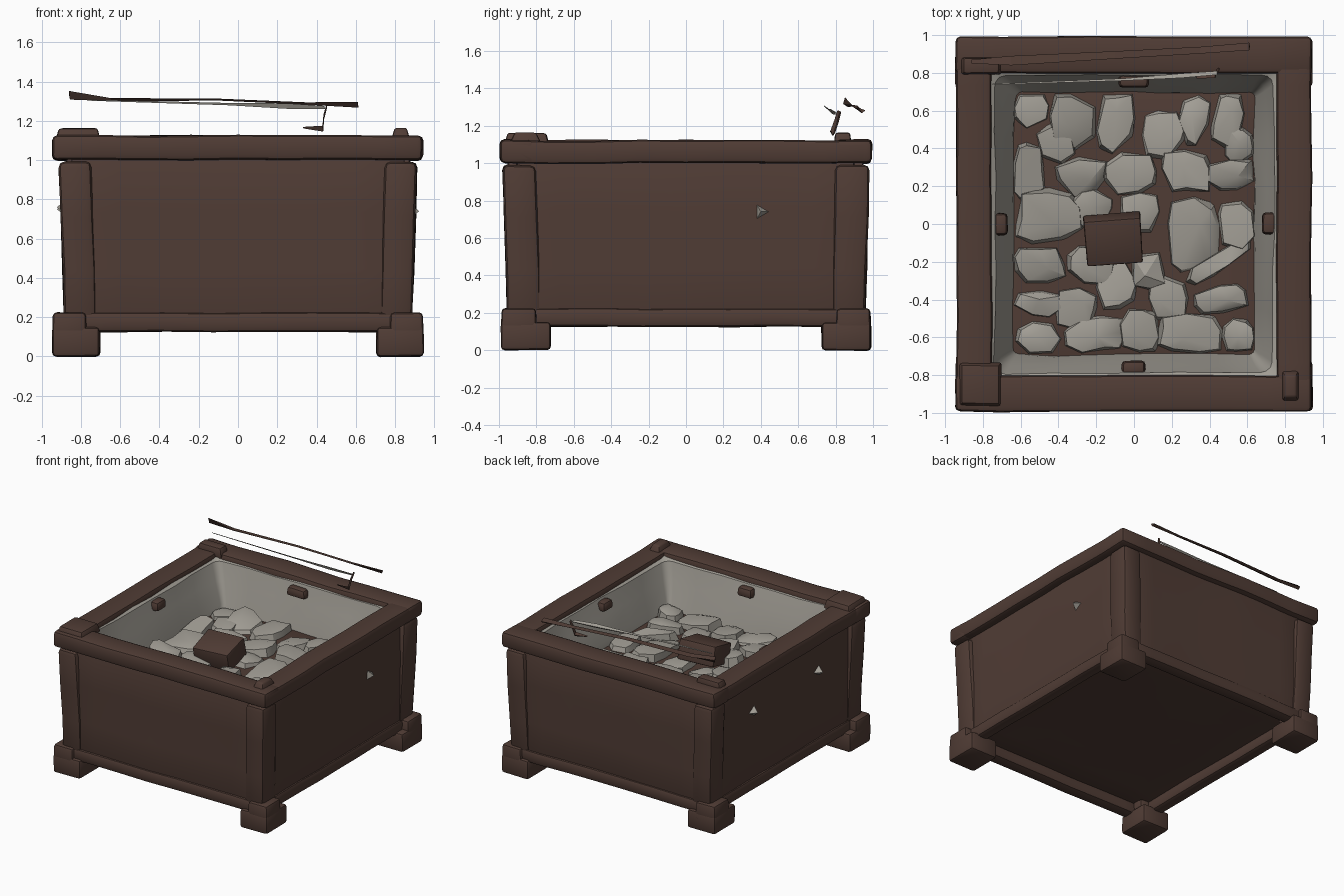
import bpy, bmesh, math, random
from mathutils import Vector, Matrix, noise

if "Cube" in bpy.data.objects:
    bpy.data.objects.remove(bpy.data.objects["Cube"])

random.seed(4)


def material(name, rgb):
    m = bpy.data.materials.new(name)
    m.diffuse_color = (*rgb, 1)
    m.use_nodes = True
    m.node_tree.nodes["Principled BSDF"].inputs["Base Color"].default_value = m.diffuse_color
    return m


WOOD = material("dark brown wood", (0.080, 0.045, 0.035))
STONE = material("warm grey stone", (0.36, 0.34, 0.30))


def finish(bm, name, mat, smooth=35, flip=False):
    bmesh.ops.recalc_face_normals(bm, faces=bm.faces)
    if flip:
        bmesh.ops.reverse_faces(bm, faces=bm.faces)
    me = bpy.data.meshes.new(name)
    bm.to_mesh(me)
    bm.free()
    ob = bpy.data.objects.new(name, me)
    bpy.context.collection.objects.link(ob)
    me.materials.append(mat)
    bpy.ops.object.select_all(action='DESELECT')
    ob.select_set(True)
    bpy.context.view_layer.objects.active = ob
    if smooth:
        bpy.ops.object.shade_smooth_by_angle(angle=math.radians(smooth))
    return ob


def wobble(bm, amp, freq=2.5):
    for v in bm.verts:
        v.co += noise.noise_vector(v.co * freq) * amp


def beam(name, lo, hi, bevel=0.025, step=0.22, amp=0.012, taper=1.0, mat=WOOD):
    """Hand-hewn box between two corners: bevelled, sliced and wobbled."""
    lo, hi = Vector(lo), Vector(hi)
    size, mid = hi - lo, (lo + hi) / 2
    bm = bmesh.new()
    bmesh.ops.create_cube(bm, size=1)
    for v in bm.verts:
        k = taper if v.co.z > 0 else 1
        v.co = mid + Vector((v.co.x * size.x * k, v.co.y * size.y * k, v.co.z * size.z))
    bmesh.ops.bevel(bm, geom=bm.edges[:], offset=bevel, segments=2, profile=0.5, affect='EDGES')
    for axis in range(3):
        n = int(size[axis] / step)
        for i in range(1, n):
            co = lo.copy()
            co[axis] += size[axis] * i / n
            no = Vector((0, 0, 0))
            no[axis] = 1
            bmesh.ops.bisect_plane(bm, geom=bm.verts[:] + bm.edges[:] + bm.faces[:],
                                   plane_co=co, plane_no=no)
    wobble(bm, amp)
    return finish(bm, name, mat)


def span(s, a, b):
    """Interval a..b, mirrored when s is -1."""
    return (a, b) if s > 0 else (-b, -a)


# Four corner posts (leaning slightly outwards) and feet
for sx in (-1, 1):
    for sy in (-1, 1):
        tag = ("left" if sx < 0 else "right") + ("_front" if sy < 0 else "_back")
        x, y = span(sx, 0.735, 0.900), span(sy, 0.79, 0.970)
        post = beam(tag + "_post", (x[0], y[0], 0.15), (x[1], y[1], 0.99), 0.03, amp=0.008)
        for v in post.data.vertices:
            v.co.x += sx * 0.014 * ((v.co.z - 0.6) / 0.4)
            v.co.y += sy * 0.010 * ((v.co.z - 0.6) / 0.4)
        x, y = span(sx, 0.705, 0.945), span(sy, 0.725, 0.99)
        beam(tag + "_foot", (x[0], y[0], 0.0), (x[1], y[1], 0.15), 0.02, amp=0.006)
        x, y = span(sx, 0.77, 0.945), span(sy, 0.80, 0.99)
        beam(tag + "_foot_block", (x[0], y[0], 0.08), (x[1], y[1], 0.225), 0.02, amp=0.006, taper=0.96)

# Panels, base boards and top rim on each side
for s, t in ((-1, "front"), (1, "back")):
    y = span(s, 0.90, 0.948)
    beam(t + "_panel", (-0.85, y[0], 0.15), (0.85, y[1], 1.03), 0.01)
    y = span(s, 0.86, 0.965)
    beam(t + "_base_board", (-0.88, y[0], 0.125), (0.88, y[1], 0.225), amp=0.007)
    y = span(s, 0.80, 0.993)
    beam(t + "_rim", (-0.945, y[0], 1.0), (0.94, y[1], 1.125), 0.025, amp=0.008)
for s, t in ((-1, "left"), (1, "right")):
    x = span(s, 0.83, 0.875)
    beam(t + "_panel", (x[0], -0.9, 0.15), (x[1], 0.9, 1.03), 0.01)
    x = span(s, 0.79, 0.89)
    beam(t + "_base_board", (x[0], -0.93, 0.125), (x[1], 0.93, 0.225), amp=0.007)
    x = span(s, 0.755, 0.94)
    beam(t + "_rim", (x[0], -0.975, 1.0), (x[1], 0.975, 1.123), 0.025, amp=0.008)
# Recessed underside
beam("bottom_boards", (-0.86, -0.92, 0.21), (0.86, 0.92, 0.24), 0.005)

# Raised, tapering caps on the rim corners
for t, lo, hi, k in (("left_front", (-0.93, -0.97, 1.09), (-0.70, -0.73, 1.16), 0.85),
                     ("right_front", (0.775, -0.95, 1.09), (0.88, -0.76, 1.165), 0.6),
                     ("left_back", (-0.92, 0.79, 1.09), (-0.70, 0.885, 1.165), 0.85)):
    beam(t + "_cap", lo, hi, 0.012, amp=0.006, taper=k)

# Sloping stone lining made of rounded-rectangle rings
bm = bmesh.new()
rings = []
for hx, hy, z, r in ((0.775, 0.83, 1.095, 0.06), (0.74, 0.79, 1.075, 0.06),
                     (0.70, 0.75, 0.94, 0.05), (0.645, 0.70, 0.78, 0.03), (0.63, 0.685, 0.70, 0.03)):
    ring = []
    for q, (sx, sy) in enumerate(((1, 1), (-1, 1), (-1, -1), (1, -1))):
        c = Vector((sx * (hx - r), sy * (hy - r), z))
        for k in range(4):
            a = math.pi / 2 * (q + k / 3)
            ring.append(c + Vector((math.cos(a), math.sin(a), 0)) * r)
        nx, ny = ((-1, 1), (-1, -1), (1, -1), (1, 1))[q]
        end = Vector((nx * (hx - r), ny * (hy - r), z))
        out = Vector(((0, r, 0), (-r, 0, 0), (0, -r, 0), (r, 0, 0))[q])
        ring += [c.lerp(end, i / 6) + out for i in range(1, 6)]
    rings.append([bm.verts.new(p) for p in ring])
for a, b in zip(rings, rings[1:]):
    for i in range(len(a)):
        j = (i + 1) % len(a)
        bm.faces.new((a[i], a[j], b[j], b[i]))
wobble(bm, 0.018, 4)
finish(bm, "stone_lining", STONE, flip=True)

# Brown floor under the stones
FLOOR = 0.74
beam("inner_floor", (-0.69, -0.74, FLOOR - 0.06), (0.69, 0.74, FLOOR), 0.005, amp=0.003)

# Brown pegs in the middle of each lining side
for t, x, y, w, d in (("front", 0, -0.765, 0.065, 0.04), ("back", 0, 0.765, 0.085, 0.04),
                      ("left", -0.71, 0, 0.04, 0.06), ("right", 0.72, 0, 0.04, 0.06)):
    beam(t + "_peg", (x - w, y - d, 0.99), (x + w, y + d, 1.06), 0.02, amp=0.01, taper=0.9)

# Loose stones: x, y, half width, half depth
STONES = ((-.55, .61, .09, .09), (-.33, .55, .11, .15), (-.10, .55, .09, .16), (.15, .48, .11, .12),
          (.32, .57, .07, .14), (.50, .56, .08, .15), (-.41, .42, .09, .10), (-.56, .27, .08, .14),
          (-.28, .25, .13, .10), (-.02, .27, .13, .10), (.28, .28, .13, .10), (.56, .42, .07, .09),
          (.52, .26, .12, .08), (-.46, .04, .16, .13), (-.22, .08, .10, .10), (.03, .06, .10, .10),
          (.32, -.05, .13, .18), (.54, .0, .09, .12), (-.50, -.22, .13, .09), (-.22, -.22, .12, .09),
          (-.10, -.32, .10, .12), (.08, -.25, .08, .09), (.18, -.39, .10, .11), (.46, -.40, .13, .07),
          (-.50, -.42, .12, .06), (-.30, -.45, .10, .10), (-.50, -.60, .11, .08), (-.20, -.58, .15, .09),
          (.03, -.57, .10, .11), (.29, -.58, .16, .10), (.55, -.59, .08, .08))


def stone(name, x, y, rx, ry, turn=0.0, grow=1.12):
    bm = bmesh.new()
    n = random.choice((7, 8, 9))
    start = random.uniform(0, 1)
    tilt = Vector((random.uniform(-.2, .2), random.uniform(-.2, .2)))
    top = FLOOR + random.uniform(0.03, 0.065)
    rot = Matrix.Rotation(turn + random.uniform(-.15, .15), 3, 'Z')
    low, high = [], []
    for i in range(n):
        a = start + math.tau * (i + random.uniform(-.3, .3)) / n
        c, s = math.cos(a), math.sin(a)
        k = grow * random.uniform(.92, 1.08) / (c ** 4 + s ** 4) ** 0.25
        p = rot @ Vector((c * rx * k, s * ry * k, 0))
        p.x = max(-.64, min(.64, x + p.x)) - x
        p.y = max(-.69, min(.69, y + p.y)) - y
        low.append(bm.verts.new((x + p.x, y + p.y, FLOOR - 0.015)))
        q = p * random.uniform(.78, .96)
        high.append(bm.verts.new((x + q.x, y + q.y, top + q.x * tilt.x + q.y * tilt.y)))
    peak = bm.verts.new((x + random.uniform(-.4, .4) * rx, y + random.uniform(-.4, .4) * ry,
                         top + random.uniform(.01, .04)))
    for i in range(n):
        j = (i + 1) % n
        bm.faces.new((low[i], low[j], high[j], high[i]))
        bm.faces.new((high[i], high[j], peak))
    bm.faces.new(low)
    finish(bm, name, STONE, 30)


for i, s in enumerate(STONES):
    stone("stone_%02d" % (i + 1), *s)
stone("long_stone", 0.45, -0.20, 0.19, 0.045, 0.6)

# Tilted wooden block lying on the stones
block = beam("wooden_block", (-0.15, -0.125, -0.10), (0.15, 0.125, 0.06), 0.012, amp=0.01)
block.matrix_world = Matrix.Translation((-0.11, -0.085, 0.865)) @ Matrix.Rotation(0.08, 4, 'Z') @ \
    Matrix.Rotation(0.25, 4, 'X')


def sliver(name, path, mat):
    """Thin splinter: triangular section (half width y, half height z) swept along points."""
    bm = bmesh.new()
    secs = []
    for x, y, z, w, h in path:
        secs.append([bm.verts.new(p) for p in ((x, y - w, z + h), (x, y + w, z), (x + .004, y, z - h))])
    for a, b in zip(secs, secs[1:]):
        for i in range(3):
            bm.faces.new((a[i], a[(i + 1) % 3], b[(i + 1) % 3], b[i]))
    bm.faces.new(secs[0])
    bm.faces.new(secs[-1])
    finish(bm, name, mat, 0)


# Loose splinters floating above the back rim
sliver("long_splinter", ((-0.86, .86, 1.33, .01, .022), (-0.65, .865, 1.308, .025, .008),
                         (-0.1, .895, 1.308, .02, .005), (0.35, .92, 1.288, .018, .006),
                         (0.61, .94, 1.282, .02, .015)), WOOD)
sliver("grey_splinter", ((-0.75, .74, 1.305, .003, .003), (-0.05, .765, 1.285, .006, .006),
                         (0.25, .785, 1.275, .012, .014), (0.44, .80, 1.268, .01, .008)), STONE)
sliver("hooked_splinter", ((0.33, .775, 1.165, .005, .004), (0.43, .785, 1.16, .012, .015),
                           (0.435, .805, 1.22, .012, .01), (0.45, .82, 1.275, .01, .008)), WOOD)

# Small stone chips poking through the side panels
for t, x, y, z in (("right", 0.87, 0.40, 0.74), ("left_back", -0.87, 0.41, 0.75), ("left_front", -0.87, -0.41, 0.76)):
    bm = bmesh.new()
    bmesh.ops.create_cone(bm, segments=3, radius1=0.045, radius2=0.0, depth=0.05, cap_ends=True)
    side = 1 if x > 0 else -1
    bmesh.ops.transform(bm, verts=bm.verts, matrix=Matrix.Translation((x + side * .028, y, z)) @
                        Matrix.Rotation(side * math.pi / 2, 4, 'Y'))
    finish(bm, t + "_stone_chip", STONE, 0)
